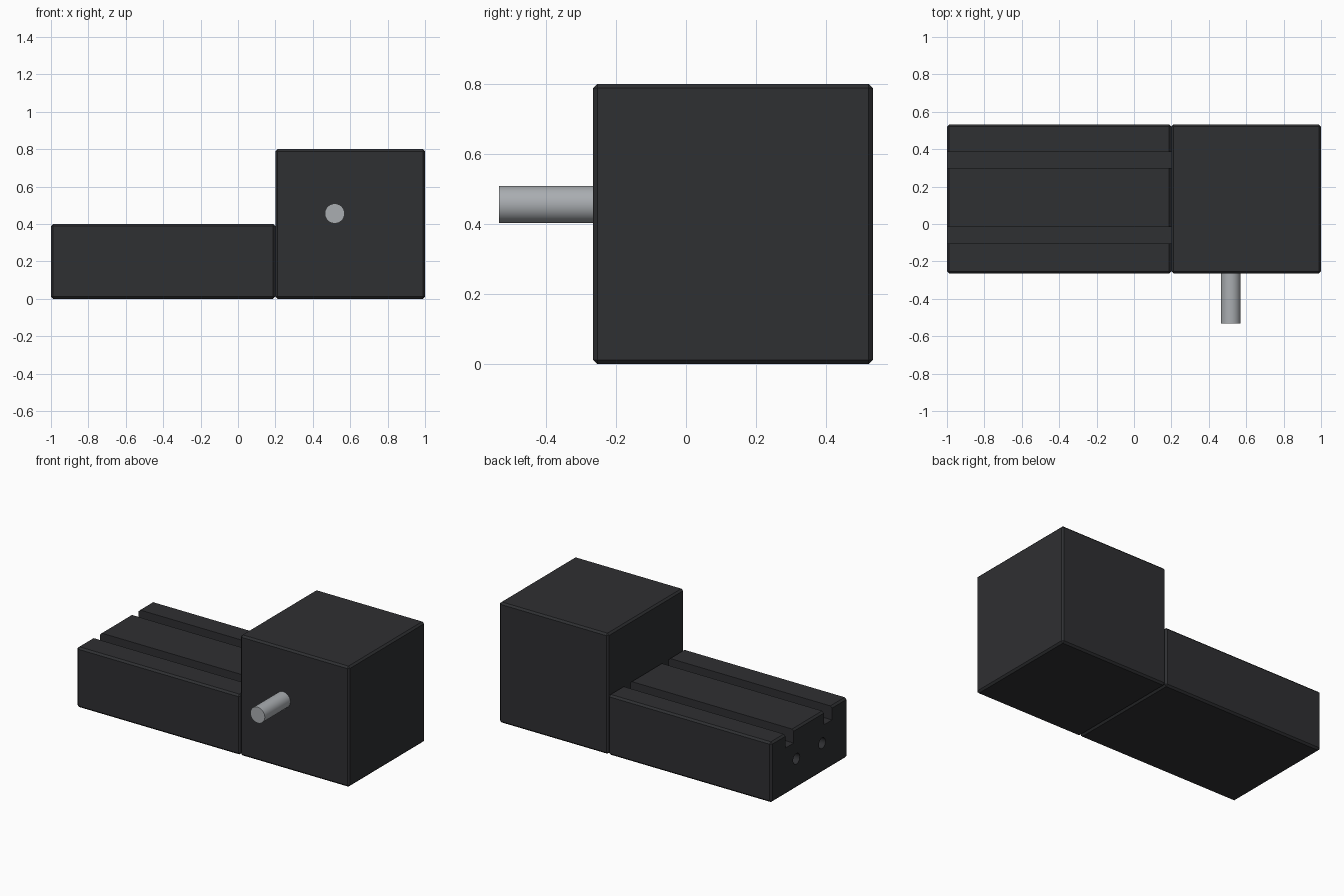
import bpy
from math import radians

if "Cube" in bpy.data.objects:
    bpy.data.objects.remove(bpy.data.objects["Cube"])


def material(name, color):
    m = bpy.data.materials.new(name)
    m.diffuse_color = (*color, 1)
    m.use_nodes = True
    m.node_tree.nodes["Principled BSDF"].inputs["Base Color"].default_value = m.diffuse_color
    return m


black = material("black_paint", (0.028, 0.029, 0.032))
steel = material("steel", (0.40, 0.42, 0.44))


def box(name, lo, hi):
    mid = [(a + b) / 2 for a, b in zip(lo, hi)]
    bpy.ops.mesh.primitive_cube_add(size=1, location=mid)
    ob = bpy.context.object
    ob.name = name
    ob.scale = [b - a for a, b in zip(lo, hi)]
    bpy.ops.object.transform_apply(location=False, rotation=False, scale=True)
    return ob


def rod(name, radius, length, mid, rot):
    bpy.ops.mesh.primitive_cylinder_add(vertices=48, radius=radius, depth=length,
                                        location=mid, rotation=rot)
    ob = bpy.context.object
    ob.name = name
    bpy.ops.object.shade_smooth_by_angle(angle=radians(30))
    return ob


def chamfered_block(name, lo, hi):
    ob = box(name, lo, hi)
    ob.data.materials.append(black)
    mod = ob.modifiers.new("chamfer", "BEVEL")
    mod.width = 0.012
    mod.segments = 1
    bpy.ops.object.modifier_apply(modifier=mod.name)
    return ob


def cut(ob, cutter):
    cutter.data.materials.append(black)
    mod = ob.modifiers.new("cut", "BOOLEAN")
    mod.operation = "DIFFERENCE"
    mod.solver = "EXACT"
    mod.object = cutter
    bpy.context.view_layer.objects.active = ob
    bpy.ops.object.modifier_apply(modifier=mod.name)
    bpy.data.objects.remove(cutter, do_unlink=True)


# Tall housing and low bed, both with chamfered edges
Y0, Y1 = -0.265, 0.533
housing = chamfered_block("housing", (0.2, Y0, 0), (1, Y1, 0.8))
bed = chamfered_block("bed", (-1, Y0, 0), (0.2, Y1, 0.4))

# Two long slots in the bed top, and a round hole below each in the end face
for slot_y, hole_y in ((0.342, 0.27), (-0.06, 0.0)):
    cut(bed, box("slot_cutter", (-1.1, slot_y - 0.043, 0.31), (0.3, slot_y + 0.043, 0.5)))
    cut(bed, rod("hole_cutter", 0.035, 0.4, (-1, hole_y, 0.195), (0, radians(90), 0)))

# Drive shaft sticking out of the housing front
shaft = rod("shaft", 0.053, 0.333, (0.517, -0.3665, 0.456), (radians(90), 0, 0))
shaft.data.materials.append(steel)
